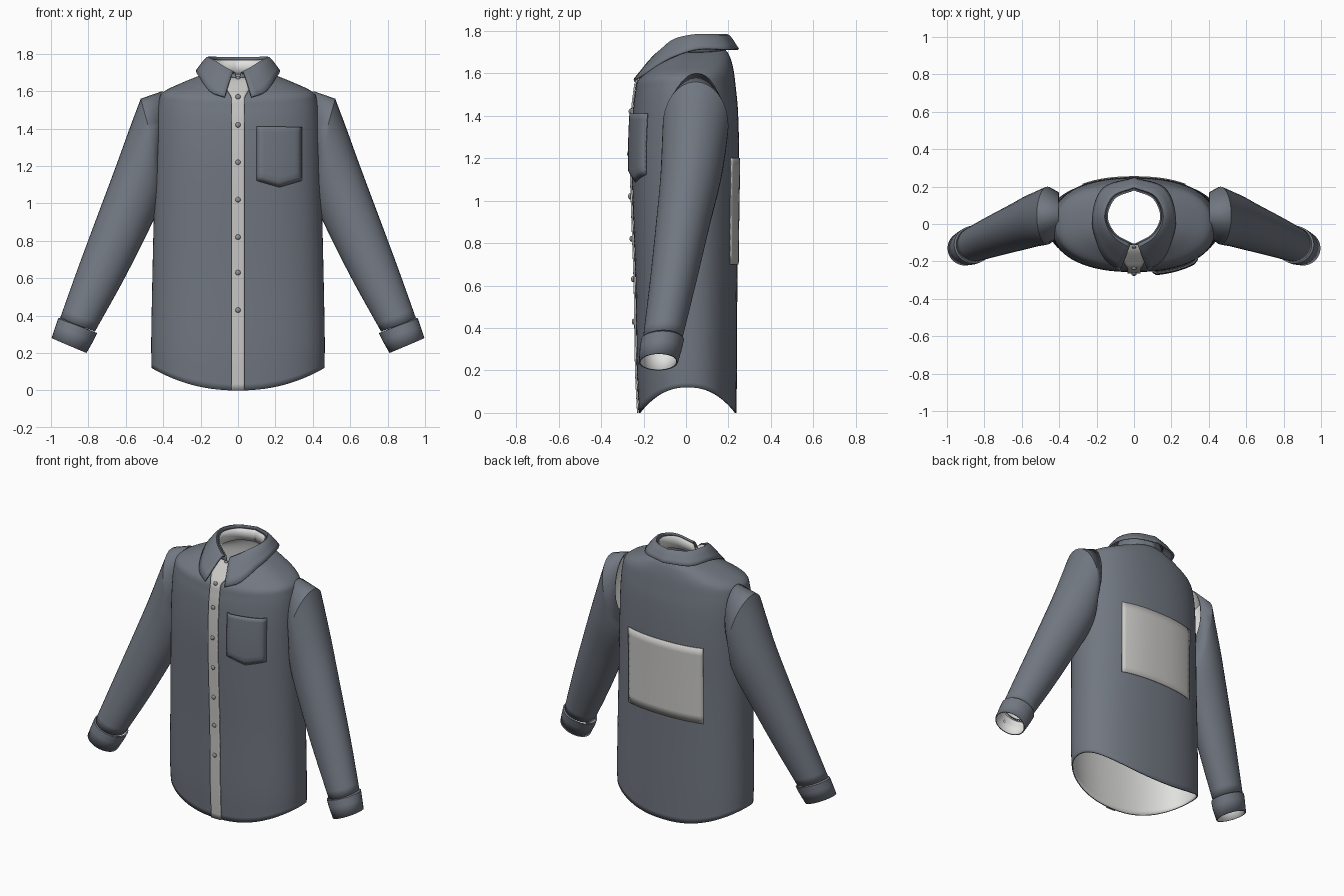
import bpy, bmesh, math
from mathutils import Vector

old = bpy.data.objects.get("Cube")
if old:
    bpy.data.objects.remove(old)


def material(name, rgb):
    m = bpy.data.materials.new(name)
    m.use_nodes = True
    m.diffuse_color = (*rgb, 1)
    m.node_tree.nodes["Principled BSDF"].inputs["Base Color"].default_value = (*rgb, 1)
    return m


FABRIC = material("slate fabric", (0.165, 0.185, 0.22))
LINING = material("pale lining", (0.75, 0.75, 0.74))
TRIM = material("light trim", (0.58, 0.575, 0.555))
BUTTON = material("grey button", (0.28, 0.29, 0.31))


def spline(keys, t):
    """Smooth curve through equal-length key tuples, t counted in keys."""
    n = len(keys) - 1
    i = min(int(t), n - 1)
    f = t - i
    p1, p2 = Vector(keys[i]), Vector(keys[i + 1])
    p0 = Vector(keys[i - 1]) if i > 0 else 2 * p1 - p2
    p3 = Vector(keys[i + 2]) if i + 2 <= n else 2 * p2 - p1
    return 0.5 * (2 * p1 + (p2 - p0) * f + (2 * p0 - 5 * p1 + 4 * p2 - p3) * f ** 2
                  + (3 * p1 - p0 - 3 * p2 + p3) * f ** 3)


def sample(keys, count):
    return [spline(keys, (len(keys) - 1) * k / count) for k in range(count + 1)]


def sheet(name, rows, mats, closed=False, thick=0.008, offset=-1, angle=40):
    """Skin rows of points, face the skin outward and give it thickness."""
    bm = bmesh.new()
    grid = [[bm.verts.new(p) for p in row] for row in rows]
    n = len(grid[0])
    for a, b in zip(grid, grid[1:]):
        for j in range(n if closed else n - 1):
            k = (j + 1) % n
            bm.faces.new((a[j], a[k], b[k], b[j]))
    bm.normal_update()
    mid = sum((v.co for v in bm.verts), Vector()) / len(bm.verts)
    if sum(f.normal.dot(f.calc_center_median() - mid) * f.calc_area() for f in bm.faces) < 0:
        bmesh.ops.reverse_faces(bm, faces=bm.faces)
    mesh = bpy.data.meshes.new(name)
    bm.to_mesh(mesh)
    bm.free()
    ob = bpy.data.objects.new(name, mesh)
    bpy.context.collection.objects.link(ob)
    for m in mats:
        mesh.materials.append(m)
    solid = ob.modifiers.new("thickness", 'SOLIDIFY')
    solid.thickness, solid.offset = thick, offset
    solid.material_offset = len(mats) - 1
    bpy.ops.object.select_all(action='DESELECT')
    ob.select_set(True)
    bpy.context.view_layer.objects.active = ob
    bpy.ops.object.shade_smooth_by_angle(angle=math.radians(angle))
    return ob


# Torso rings: half width, front y, back y, side z, front z, back z
BODY = [
    (.462, -.222, .238, .12, 0, 0),
    (.464, -.232, .240, .27, .22, .22),
    (.458, -.238, .242, .6, .6, .6),
    (.450, -.250, .246, .95, .95, .95),
    (.444, -.257, .250, 1.22, 1.22, 1.22),
    (.438, -.250, .245, 1.42, 1.42, 1.42),
    (.425, -.240, .235, 1.54, 1.51, 1.53),
    (.400, -.228, .225, 1.595, 1.565, 1.61),
    (.300, -.185, .212, 1.645, 1.61, 1.665),
    (.200, -.140, .198, 1.685, 1.65, 1.695),
    (.150, -.108, .186, 1.70, 1.665, 1.71),
]
POWER = 2.3


def body(t, x, side):
    """Point on the torso at ring t and sideways position x; side is -1 front, 1 back."""
    a, yf, yb, zs, zf, zb = [spline([r[k:k + 1] + (0,) for r in BODY], t)[0] for k in range(6)]
    u = min(abs(x) / a, 1)
    y = (yf + yb) / 2 + side * (yb - yf) / 2 * (1 - u ** POWER) ** (1 / POWER)
    z0 = zf if side < 0 else zb
    return Vector((x, y, z0 + (zs - z0) * u ** 2.2))


def ring_at(z):
    """Ring number whose front lies at height z."""
    lo, hi = 0, len(BODY) - 1
    for _ in range(30):
        m = (lo + hi) / 2
        lo, hi = (m, hi) if body(m, 0, -1).z < z else (lo, m)
    return lo


rows = []
for k in range(61):
    t = (len(BODY) - 1) * k / 60
    a = spline([r[:2] for r in BODY], t)[0]
    row = []
    for j in range(72):
        th = 2 * math.pi * j / 72
        c, s = math.cos(th), math.sin(th)
        row.append(body(t, a * math.copysign(abs(c) ** (2 / POWER), c), 1 if s >= 0 else -1))
    rows.append(row)
sheet("shirt_body", rows, [FABRIC, LINING], closed=True)

# Button placket, flaring at the open neck
rows = []
for k in range(61):
    t = (len(BODY) - 1) * k / 60
    w = .036 if t < 7 else .036 + .032 * math.sin(min((t - 7) / 2.4, 1) * math.pi * .7)
    rows.append([body(t, w * i / 3, -1) + Vector((0, -.005, .004 if t > 7 else 0))
                 for i in range(-3, 4)])
sheet("button_placket", rows, [TRIM], offset=0)

# Back panel
rows = [[body(ring_at(.7 + .5 * k / 10), .275 * i / 10, 1) + Vector((0, .003, 0))
         for i in range(-10, 11)] for k in range(11)]
sheet("back_panel", rows, [TRIM], thick=.005, offset=0)

# Chest pocket with a pointed bottom and soft edges
rows = []
for k in range(13):
    row = []
    for i in range(-6, 7):
        x = .22 + .12 * i / 6
        low = 1.088 + .035 * abs(i) / 6
        z = low + (1.41 - low) * k / 12
        puff = .004 if abs(i) == 6 or k == 0 else .018
        row.append(body(ring_at(z), x, -1) + Vector((0, -puff, 0)))
    rows.append(row)
sheet("chest_pocket", rows, [FABRIC], offset=0, angle=60)

# Sleeve rings: outer x, outer z, inner x, inner z, centre y, half depth
SLEEVE = [
    (.52, 1.56, .405, 1.14, .045, .155),
    (.58, 1.40, .40, 1.06, .035, .15),
    (.645, 1.22, .425, .97, .02, .142),
    (.74, .965, .50, .81, -.015, .127),
    (.85, .67, .62, .575, -.06, .11),
    (.952, .385, .765, .315, -.11, .093),
]
CAP = (.405, 1.60, .40, 1.20, .05, .12)
CUFF = [(.95, .39, .762, .31, -.108, .092), (.962, .385, .753, .307, -.11, .101),
        (.975, .345, .772, .267, -.118, .1), (.997, .28, .81, .20, -.13, .092)]


def ring(r, side, n=32):
    ox, oz, ix, iz, yc, hy = r
    mid = Vector(((ox + ix) / 2, yc, (oz + iz) / 2))
    arm = Vector(((ox - ix) / 2, 0, (oz - iz) / 2))
    pts = [mid + arm * math.cos(2 * math.pi * j / n)
           + Vector((0, hy * math.sin(2 * math.pi * j / n), 0)) for j in range(n)]
    return [Vector((side * p.x, p.y, p.z)) for p in pts]


def button(name, loc, radius, mat, facing=-1):
    bpy.ops.mesh.primitive_uv_sphere_add(segments=12, ring_count=8, radius=radius, location=loc)
    ob = bpy.context.object
    ob.name = name
    ob.scale.y = .6
    ob.data.materials.append(mat)
    bpy.ops.object.shade_smooth()


for side, label in ((1, "left"), (-1, "right")):
    rings = [CAP] + sample(SLEEVE, 30)
    sheet(label + "_sleeve", [ring(r, side) for r in rings], [FABRIC, LINING], closed=True, angle=35)
    sheet(label + "_cuff", [ring(r, side) for r in CUFF], [FABRIC, LINING], closed=True)
    y = -.212 if side > 0 else -.03
    button(label + "_cuff_button", (side * .882, y, .30), .009, LINING)

for z in (1.57, 1.42, 1.22, 1.02, .82, .63, .43):
    button("front_button", body(ring_at(z), 0, -1) + Vector((0, -.012, 0)), .014, BUTTON)

# Collar: half edges from the back centre round to the front, then mirrored
FOLD = [(0, .187, 1.768), (.105, .143, 1.768), (.148, .04, 1.768), (.105, -.055, 1.748),
        (.018, -.108, 1.70)]
EDGE = [(0, .25, 1.715), (.165, .195, 1.715), (.223, .05, 1.715), (.195, -.1, 1.665),
        (.065, -.24, 1.58)]
NECK = [(0, .19, 1.69), (.108, .145, 1.69), (.152, .04, 1.685), (.108, -.06, 1.665),
        (0, -.115, 1.635)]


def both_sides(half):
    return [Vector((-p.x, p.y, p.z)) for p in half[:0:-1]] + half


fold, edge, neck = sample(FOLD, 24), sample(EDGE, 24), sample(NECK, 24)
for k, p in enumerate(edge):
    # widen the leaves into points near the front
    point = max(0, 1 - abs(k - 21.5) / 4)
    p += Vector((.022, -.022, -.022)) * point
rows = []
for f in (0, .12, .3, .55, .8, 1):
    lift = .055 * math.sin(math.pi * f ** .6) * (1 - f * .3)
    rows.append(both_sides([a.lerp(b, f) + Vector((0, 0, lift * .55)) for a, b in zip(fold, edge)]))
sheet("collar_leaves", rows, [FABRIC], thick=.01, angle=50)
stand = [[a.lerp(b, f) for a, b in zip(neck, fold)] for f in (0, .5, 1)]
sheet("collar_stand", [both_sides(r) for r in stand], [FABRIC, LINING], thick=.008)
button("collar_button", (0, -.125, 1.67), .012, BUTTON)
